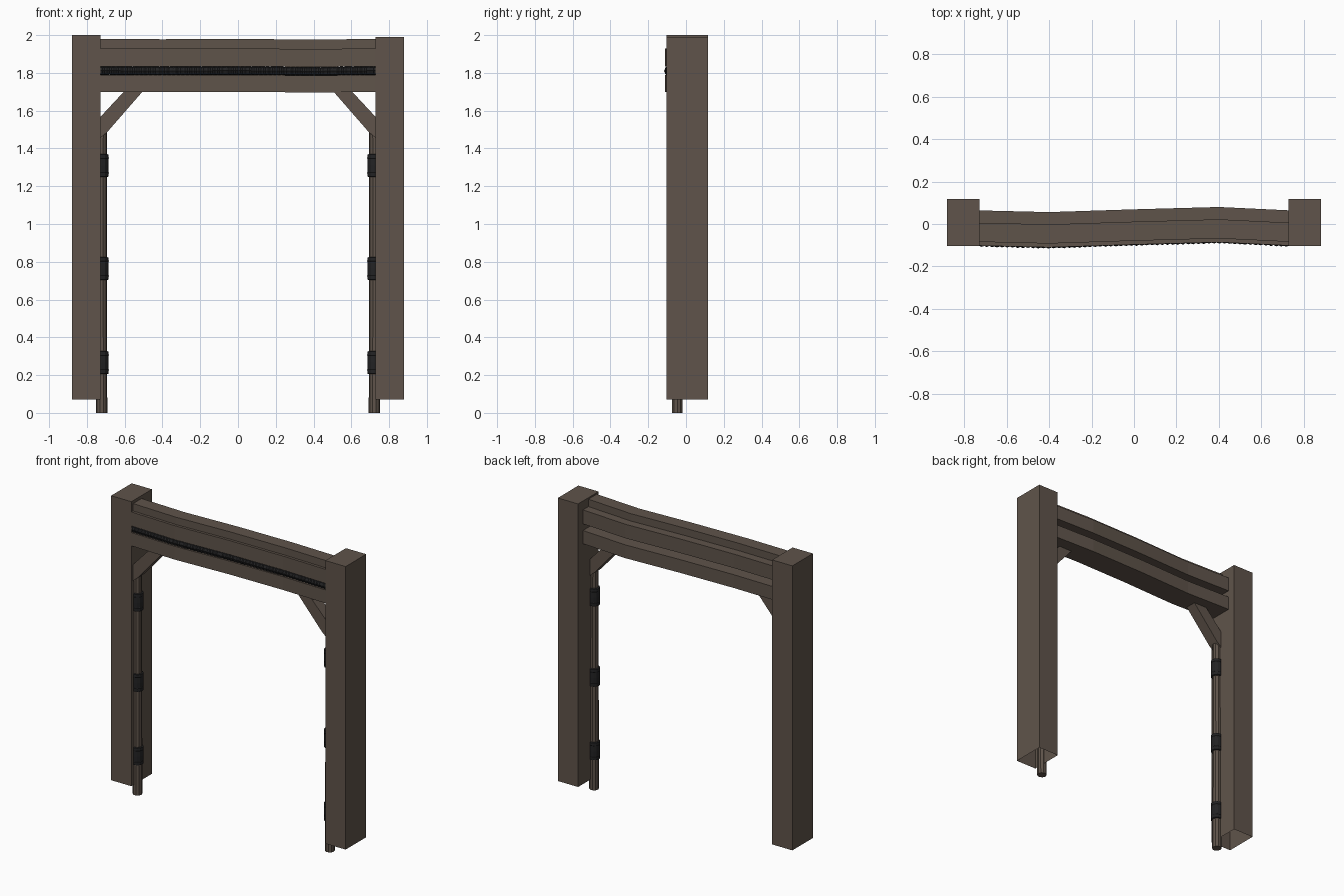
import bpy, bmesh, math, random

if "Cube" in bpy.data.objects:
    bpy.data.objects.remove(bpy.data.objects["Cube"])

random.seed(4)


def material(name, rgb):
    m = bpy.data.materials.new(name)
    m.diffuse_color = (*rgb, 1)
    m.use_nodes = True
    m.node_tree.nodes["Principled BSDF"].inputs["Base Color"].default_value = m.diffuse_color
    return m


WOOD = material("weathered wood", (0.115, 0.088, 0.069))
ROPE = material("black rope", (0.016, 0.016, 0.017))


def loft(name, rings, mat, cap_start=True, cap_end=True):
    """Skin a list of equal-length point rings into one object."""
    bm = bmesh.new()
    vs = [[bm.verts.new(p) for p in r] for r in rings]
    n = len(rings[0])
    for a, b in zip(vs, vs[1:]):
        for i in range(n):
            j = (i + 1) % n
            bm.faces.new((a[i], a[j], b[j], b[i]))
    if cap_start:
        bm.faces.new(vs[0][::-1])
    if cap_end:
        bm.faces.new(vs[-1])
    bmesh.ops.recalc_face_normals(bm, faces=bm.faces)
    me = bpy.data.meshes.new(name)
    bm.to_mesh(me)
    bm.free()
    me.materials.append(mat)
    ob = bpy.data.objects.new(name, me)
    bpy.context.collection.objects.link(ob)
    return ob


# gentle warp of the lintel: x, y offset, z offset
WARP = [(-0.735, 0, 0), (-0.4, -0.008, -0.002), (0, 0.005, 0),
        (0.4, 0.016, -0.004), (0.735, 0, 0)]


def warp(x):
    for (x0, y0, z0), (x1, y1, z1) in zip(WARP, WARP[1:]):
        if x <= x1:
            t = (x - x0) / (x1 - x0)
            return y0 + t * (y1 - y0), z0 + t * (z1 - z0)
    return 0, 0


def beam(name, y0, y1, z0, z1):
    rings = []
    for x, dy, dz in WARP:
        rings.append([(x, y + dy, z + dz) for y, z in
                      ((y0, z0), (y1, z0), (y1, z1), (y0, z1))])
    loft(name, rings, WOOD)


def circle(cx, cy, z, r, n=10):
    return [(cx + r * math.cos(2 * math.pi * i / n),
             cy + r * math.sin(2 * math.pi * i / n), z) for i in range(n)]


# lintel: two warped beams and a narrower cap strip
beam("lower_lintel", -0.102, 0.064, 1.70, 1.79)
beam("upper_lintel", -0.102, 0.064, 1.835, 1.93)
beam("lintel_cap", -0.084, 0.006, 1.93, 1.98)

# ridged rope lying in the gap at the front of the lintel
rings = []
for k in range(121):
    x = -0.73 + 1.46 * k / 120
    dy, dz = warp(x)
    r = (0.027 if k % 2 else 0.022) + random.uniform(-0.001, 0.001)
    rings.append([(x, -0.081 + dy + r * math.cos(math.pi * i / 4),
                   1.812 + dz + r * math.sin(math.pi * i / 4)) for i in range(8)])
loft("lintel_rope", rings, ROPE)

for s, side, top in ((-1, "left", 2.0), (1, "right", 1.99)):
    # hollow square post, open underneath
    xo, xi = s * 0.88, s * 0.728
    loft(side + "_post", [[(xo, -0.103, z), (xi, -0.103, z), (xi, 0.117, z),
                           (xo, 0.117, z)] for z in (0.07, top)],
         WOOD, cap_start=False)

    # round pole against the inside of the post
    px, py = s * 0.722, -0.046
    loft(side + "_pole", [circle(px, py, 0, 0.03), circle(px + s * 0.001, py, 0.8, 0.029),
                          circle(px, py, 1.49, 0.028)], WOOD)

    # rope bindings on the pole
    for k, z in enumerate((0.205, 0.703, 1.248)):
        turns = [(0, 0.03), (0.003, 0.037), (0.025, 0.038), (0.028, 0.036), (0.062, 0.037),
                 (0.097, 0.036), (0.1, 0.038), (0.119, 0.037), (0.122, 0.03)]
        loft(f"{side}_binding_{k + 1}",
             [circle(px, py, z + h, r, 12) for h, r in turns], ROPE)

    # diagonal corner brace
    prof = [(0.735, 1.45), (0.735, 1.56), (0.60, 1.705), (0.502, 1.705), (0.692, 1.487)]
    loft(side + "_brace", [[(s * x, y, z) for x, z in prof] for y in (-0.085, -0.01)], WOOD)
